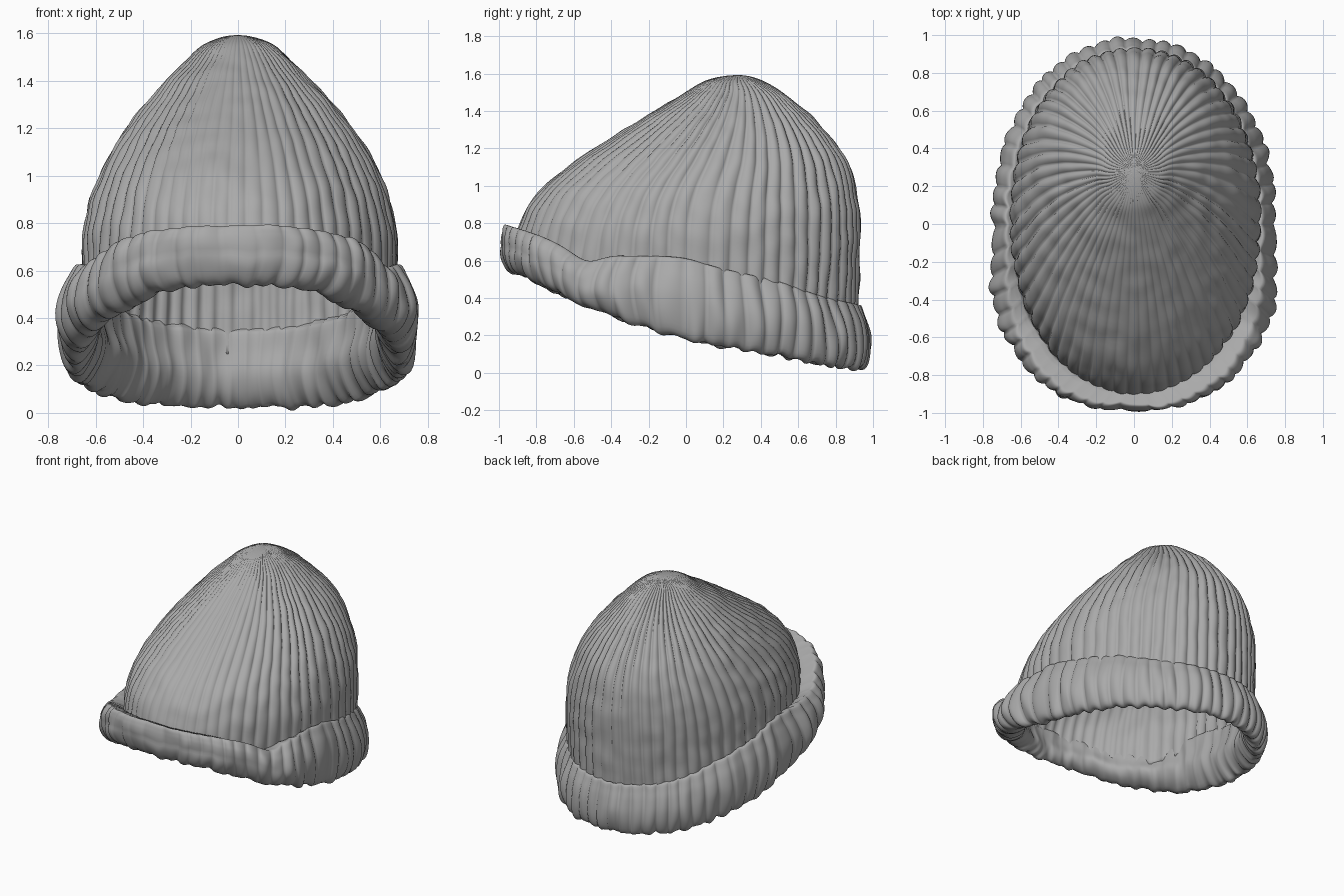
import bpy
import bmesh
import math
from mathutils import Vector, noise

if "Cube" in bpy.data.objects:
    bpy.data.objects.remove(bpy.data.objects["Cube"])

RIBS, PER = 58, 8
N = RIBS * PER
TOP = 1.592


def smooth_interp(table, x):
    """Hermite interpolation through rows of (x, values...)."""
    x = min(max(x, table[0][0]), table[-1][0])
    i = 0
    while i < len(table) - 2 and x > table[i + 1][0]:
        i += 1

    def slope(j, k):
        a, b = max(j - 1, 0), min(j + 1, len(table) - 1)
        return (table[b][k] - table[a][k]) / (table[b][0] - table[a][0])

    h = table[i + 1][0] - table[i][0]
    t = (x - table[i][0]) / h
    out = []
    for k in range(1, len(table[0])):
        p, q = table[i][k], table[i + 1][k]
        out.append(p * (2*t**3 - 3*t*t + 1) + q * (3*t*t - 2*t**3)
                   + h * slope(i, k) * (t**3 - 2*t*t + t) + h * slope(i + 1, k) * (t**3 - t*t))
    return out


# crown slices: z, front y, back y, half width
SLICES = [(1.592, .28, .28, 0), (1.56, .10, .41, .13), (1.5, 0, .51, .205),
          (1.4, -.17, .635, .305), (1.28, -.36, .75, .41), (1.13, -.59, .855, .52),
          (1.0, -.755, .90, .59), (.88, -.85, .92, .635), (.75, -.90, .925, .66),
          (.5, -.925, .92, .665), (.2, -.925, .905, .665)]
CROWN = [(math.sqrt(TOP - s[0]),) + s[1:] for s in SLICES]
# cuff edges along y: y, bottom z, top z
EDGES = [(-.98, .565, .80), (-.78, .47, .735), (-.54, .36, .635), (-.35, .285, .63),
         (-.03, .185, .62), (.18, .14, .565), (.5, .09, .49), (.72, .045, .415), (.98, .012, .355)]
# cuff cross-section: loop parameter, thickness fraction (0 inside, 1 outside), height fraction
SECTION = [(0, .33, .94), (1, .22, .88), (2, .14, .65), (3, .0, .38), (4, .14, .15), (5, .48, .01),
           (6, .8, .05), (7, .98, .26), (8, .99, .5), (9, .86, .72), (10, .7, .87), (11, .54, .99), (12, .33, .94)]


def rib(j):
    return abs(math.sin(math.pi * j / PER)) ** .75 - .6


def wobble(x, y, z, scale):
    return noise.noise(Vector((x, y, z)) * scale)


def ring_faces(rows, closed=False):
    f = []
    for r in range(rows if closed else rows - 1):
        a, b = r * N, ((r + 1) % rows) * N
        for j in range(N):
            k = (j + 1) % N
            f.append((a + j, b + j, b + k, a + k))
    return f


def build(name, verts, faces, mat):
    me = bpy.data.meshes.new(name)
    me.from_pydata(verts, [], faces)
    bm = bmesh.new()
    bm.from_mesh(me)
    bmesh.ops.recalc_face_normals(bm, faces=bm.faces)
    # the highest face must look up
    top = max(bm.faces, key=lambda f: f.calc_center_median().z)
    if top.normal.z < 0:
        bmesh.ops.reverse_faces(bm, faces=bm.faces)
    bm.to_mesh(me)
    bm.free()
    me.materials.append(mat)
    me.polygons.foreach_set("use_smooth", [True] * len(faces))
    me.update()
    ob = bpy.data.objects.new(name, me)
    bpy.context.collection.objects.link(ob)
    return ob


wool = bpy.data.materials.new("grey wool")
wool.diffuse_color = (.4, .4, .4, 1)
wool.use_nodes = True
wool.node_tree.nodes["Principled BSDF"].inputs["Base Color"].default_value = wool.diffuse_color

# ribbed crown: oval slices shrinking to an off-centre peak
ROWS = 66
verts = []
for r in range(ROWS):
    for j in range(N):
        a = 2 * math.pi * j / N
        base = smooth_interp(EDGES, math.sin(a) * .93)[1] - .12
        u = .03 + (math.sqrt(TOP - base) - .03) * r / (ROWS - 1)
        a += .03 * wobble(math.cos(a), math.sin(a), u, 2.5)
        c, s = math.cos(a), math.sin(a)
        yf, yb, w = smooth_interp(CROWN, u)
        z = TOP - u * u
        p = .93 if s > 0 else 1
        x = w * math.copysign(abs(c) ** p, c) * (.98 if c < 0 else 1.005)
        y = (yf + yb) / 2 + (yb - yf) / 2 * math.copysign(abs(s) ** p, s)
        fade = min(1, u / .6) ** 1.3
        front = max(0, -s)
        d = fade * rib(j) * .019 * (1 - .5 * front ** 2) + min(1, u / .4) * .009 * wobble(x, y, z, 9)
        verts.append((x + d * c, y + d * s, z + d * (1 - u / 1.2) * .7))
faces = ring_faces(ROWS)
verts.append((0, .28, TOP))
faces += [(len(verts) - 1, j, (j + 1) % N) for j in range(N)]
crown = build("knitted_crown", verts, faces, wool)
sol = crown.modifiers.new("cloth thickness", 'SOLIDIFY')
sol.thickness, sol.offset = .015, -1

# folded cuff: a rolled band that is high at the front and low at the back
STEPS = 44
verts = []
for i in range(STEPS):
    o0, h0 = smooth_interp(SECTION, 12 * i / STEPS)
    for j in range(N):
        a = 2 * math.pi * j / N
        a += .035 * wobble(math.cos(a), math.sin(a), h0 * .3, 3)
        c, s = math.cos(a), math.sin(a)
        front, back = max(0, -s), max(0, s)
        # the front lip stands away from the crown
        o = o0 + (.3 * front ** 2 * min(1, max(0, h0 - .5) / .4) if o0 > .4 else 0)
        # the roll is rounder on its inner lower side except at the very back
        inner = max(0, 1 - o0 / .5)
        h = h0 + .08 * inner * max(0, 1 - h0 / .7) * (1 - back ** 3)
        n = 2 + (.55 if s < 0 else .1) * max(o, 0)
        ex = math.copysign(abs(c) ** (2 / n), c)
        ey = math.copysign(abs(s) ** (2 / n), s)
        outer = max(.25, min(1, o * 1.6 - .1))
        d = rib(j) * .02 * outer * (1 - .5 * front ** 2) + .016 * wobble(c * 1.2, s * 1.6, h0 * .3, 6)
        y = ey * (.86 + .122 * o + d)
        x = ex * (.59 + .16 * o + d) * (1 + .04 * math.exp(-((y + .5) / .25) ** 2))
        zb, zt = smooth_interp(EDGES, y)
        # slight tuck where the band overlaps itself on the right side
        tuck = -.03 * math.exp(-((y + .53) / .09) ** 2) if x > 0 else 0
        frayed = .025 * wobble(c * 2, s * 2, 3, 7) * (1 - h0)
        z = zb + (zt + tuck - zb) * h + frayed
        verts.append((x, y, max(z, 0)))
cuff = build("folded_cuff", verts, ring_faces(STEPS, True), wool)
